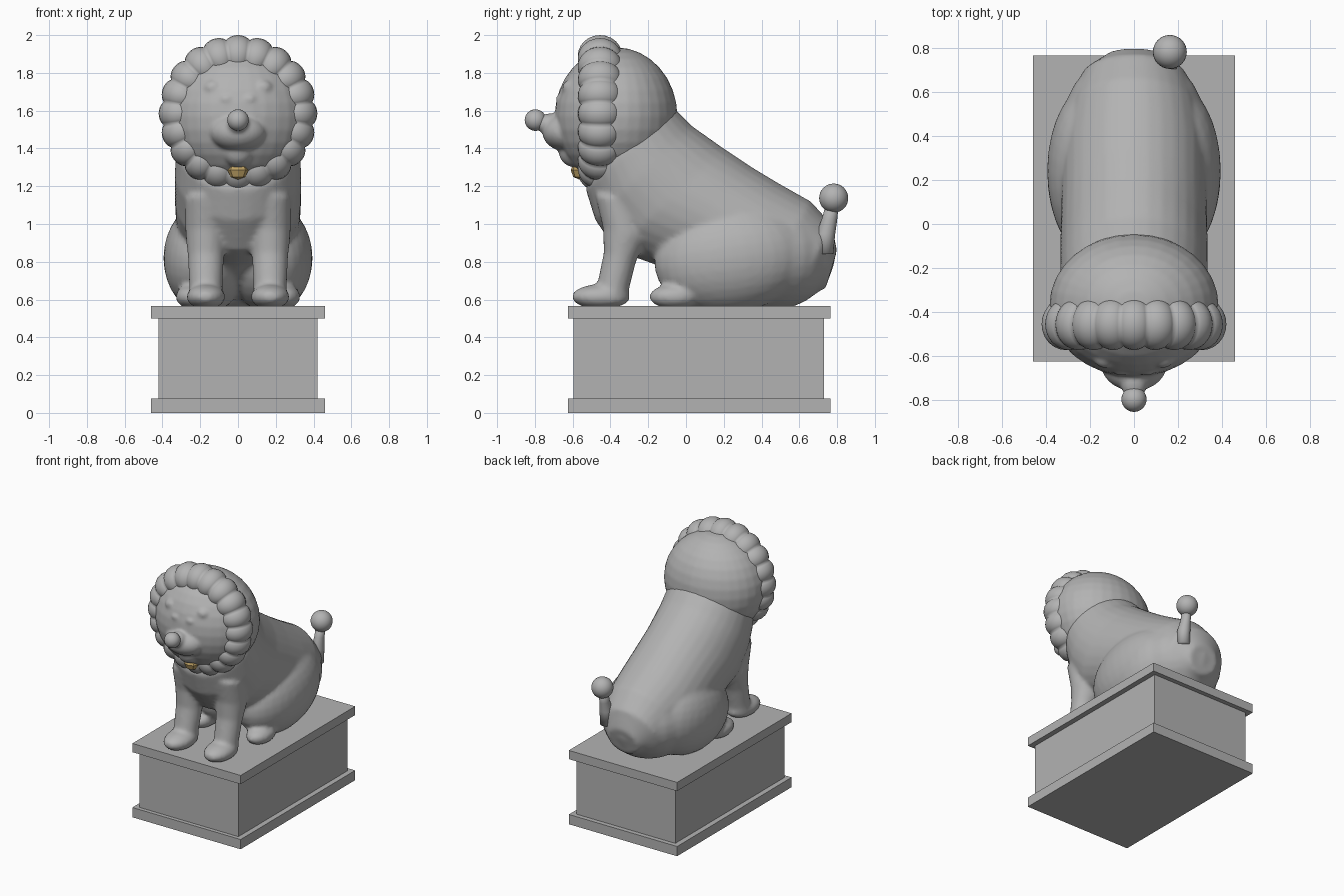
import bpy, bmesh, math
from mathutils import Matrix, Vector

if "Cube" in bpy.data.objects:
    bpy.data.objects.remove(bpy.data.objects["Cube"])


def material(name, rgb):
    m = bpy.data.materials.new(name)
    m.diffuse_color = (*rgb, 1)
    m.use_nodes = True
    m.node_tree.nodes["Principled BSDF"].inputs["Base Color"].default_value = m.diffuse_color
    return m


STONE = material("grey stone", (0.45, 0.45, 0.45))
GOLD = material("old gold", (0.52, 0.36, 0.13))


def finish(bm, name, mat=STONE, smooth=True, voxel=0, soften=4):
    bmesh.ops.recalc_face_normals(bm, faces=bm.faces)
    mesh = bpy.data.meshes.new(name)
    for f in bm.faces:
        f.smooth = smooth
    bm.to_mesh(mesh)
    bm.free()
    mesh.materials.append(mat)
    ob = bpy.data.objects.new(name, mesh)
    bpy.context.collection.objects.link(ob)
    if voxel:  # fuse the overlapping volumes and soften their seams
        r = ob.modifiers.new("fuse", 'REMESH')
        r.mode, r.voxel_size, r.use_smooth_shade = 'VOXEL', voxel, True
        s = ob.modifiers.new("soften", 'SMOOTH')
        s.factor, s.iterations = 0.5, soften
    return ob


def ball(bm, loc, radii, tilt=0, seg=32):
    mat = (Matrix.Translation(loc) @ Matrix.Rotation(math.radians(tilt), 4, 'X')
           @ Matrix.Diagonal((*radii, 1)))
    bmesh.ops.create_uvsphere(bm, u_segments=seg, v_segments=seg // 2, radius=1, matrix=mat)


def loft(bm, sections, x=0, n=32):
    """Elliptical rings: (y, z) on one side, (y, z) on the other, half width."""
    rings = []
    for (y1, z1), (y2, z2), w in sections:
        c = Vector((x, (y1 + y2) / 2, (z1 + z2) / 2))
        a = Vector((0, (y1 - y2) / 2, (z1 - z2) / 2))
        ring = []
        for i in range(n):
            t = math.tau * i / n
            ring.append(bm.verts.new(c + a * math.cos(t) + Vector((w * math.sin(t), 0, 0))))
        rings.append(ring)
    for r, s in zip(rings, rings[1:]):
        for i in range(n):
            j = (i + 1) % n
            bm.faces.new((r[i], r[j], s[j], s[i]))
    bm.faces.new(rings[0])
    bm.faces.new(rings[-1][::-1])


def slab(name, hx, y0, y1, z0, z1):
    bm = bmesh.new()
    bmesh.ops.create_cube(bm, size=1, matrix=Matrix.Translation((0, (y0 + y1) / 2, (z0 + z1) / 2))
                          @ Matrix.Diagonal((2 * hx, y1 - y0, z1 - z0, 1)))
    finish(bm, name, smooth=False)


# Plinth
slab("plinth_foot", 0.46, -0.625, 0.765, 0, 0.075)
slab("plinth_block", 0.42, -0.595, 0.73, 0.075, 0.5)
slab("plinth_cap", 0.46, -0.625, 0.765, 0.5, 0.567)

# Seated body: sloping torso, rump, haunches, legs and paws
bm = bmesh.new()
loft(bm, [((-0.25, 1.75), (-0.50, 1.30), 0.28),
          ((-0.08, 1.63), (-0.53, 1.18), 0.325),
          ((0.03, 1.52), (-0.48, 1.02), 0.335),
          ((0.20, 1.40), (-0.37, 0.86), 0.335),
          ((0.35, 1.30), (-0.15, 0.78), 0.33),
          ((0.50, 1.21), (0.10, 0.62), 0.33),
          ((0.66, 1.12), (0.35, 0.57), 0.30),
          ((0.77, 1.00), (0.57, 0.58), 0.24),
          ((0.80, 0.86), (0.74, 0.66), 0.12)])
ball(bm, (0, 0.43, 0.84), (0.33, 0.36, 0.30))
for s in (-1, 1):
    ball(bm, (s * 0.17, 0.24, 0.82), (0.225, 0.41, 0.29), 8)
    ball(bm, (s * 0.24, -0.06, 0.615), (0.09, 0.135, 0.065))
    loft(bm, [((-0.48, 1.15), (-0.24, 1.12), 0.11),
              ((-0.44, 0.98), (-0.21, 0.92), 0.108),
              ((-0.435, 0.85), (-0.265, 0.80), 0.095),
              ((-0.47, 0.68), (-0.30, 0.66), 0.088),
              ((-0.48, 0.58), (-0.31, 0.58), 0.09)], x=s * 0.17)
    ball(bm, (s * 0.17, -0.45, 0.615), (0.103, 0.155, 0.066))
finish(bm, "seated_body", voxel=0.016)

# Head with face, brow, muzzle and chin
bm = bmesh.new()
ball(bm, (0, -0.37, 1.57), (0.385, 0.325, 0.365))
ball(bm, (0, -0.49, 1.58), (0.29, 0.09, 0.31))
ball(bm, (0, -0.56, 1.57), (0.165, 0.135, 0.20))
ball(bm, (0, -0.635, 1.485), (0.15, 0.125, 0.10))
ball(bm, (0, -0.59, 1.39), (0.085, 0.085, 0.09))
ball(bm, (0, -0.72, 1.53), (0.06, 0.08, 0.055))
ball(bm, (0, -0.60, 1.73), (0.15, 0.045, 0.03))
for s in (-1, 1):
    ball(bm, (s * 0.13, -0.605, 1.72), (0.055, 0.05, 0.045))
    ball(bm, (s * 0.06, -0.65, 1.66), (0.045, 0.04, 0.03))
finish(bm, "head", voxel=0.011)

# Nose
bm = bmesh.new()
ball(bm, (0, -0.797, 1.55), (0.057, 0.057, 0.057))
finish(bm, "nose")

# Scalloped mane ring
bm = bmesh.new()
LOBES, N, M = 20, 200, 24
rings = []
for i in range(N):
    t = math.tau * i / N
    bump = abs(math.cos(LOBES * t / 2)) ** 0.7
    r, depth = 0.088 + 0.022 * bump, 0.10 + 0.018 * bump
    ring = []
    for j in range(M):
        p = math.tau * j / M
        rad = 0.31 + r * math.cos(p)
        ring.append(bm.verts.new((rad * math.sin(t), -0.455 + depth * math.sin(p),
                                  1.585 + (rad - 0.005) * math.cos(t))))
    rings.append(ring)
for i in range(N):
    a, b = rings[i], rings[(i + 1) % N]
    for j in range(M):
        k = (j + 1) % M
        bm.faces.new((a[j], a[k], b[k], b[j]))
finish(bm, "mane")

# Gold bell under the chin
bm = bmesh.new()
ball(bm, (0, -0.565, 1.285), (0.056, 0.045, 0.05), seg=8)
finish(bm, "bell", GOLD, smooth=False)

# Tail stem and knob
bm = bmesh.new()
loft(bm, [((0.70, 0.84), (0.78, 0.84), 0.045),
          ((0.69, 0.95), (0.79, 0.95), 0.045),
          ((0.72, 1.03), (0.80, 1.02), 0.034),
          ((0.745, 1.12), (0.81, 1.12), 0.034)], x=0.16, n=16)
finish(bm, "tail_stem")
bm = bmesh.new()
ball(bm, (0.163, 0.782, 1.137), (0.077, 0.077, 0.077))
finish(bm, "tail_knob")
